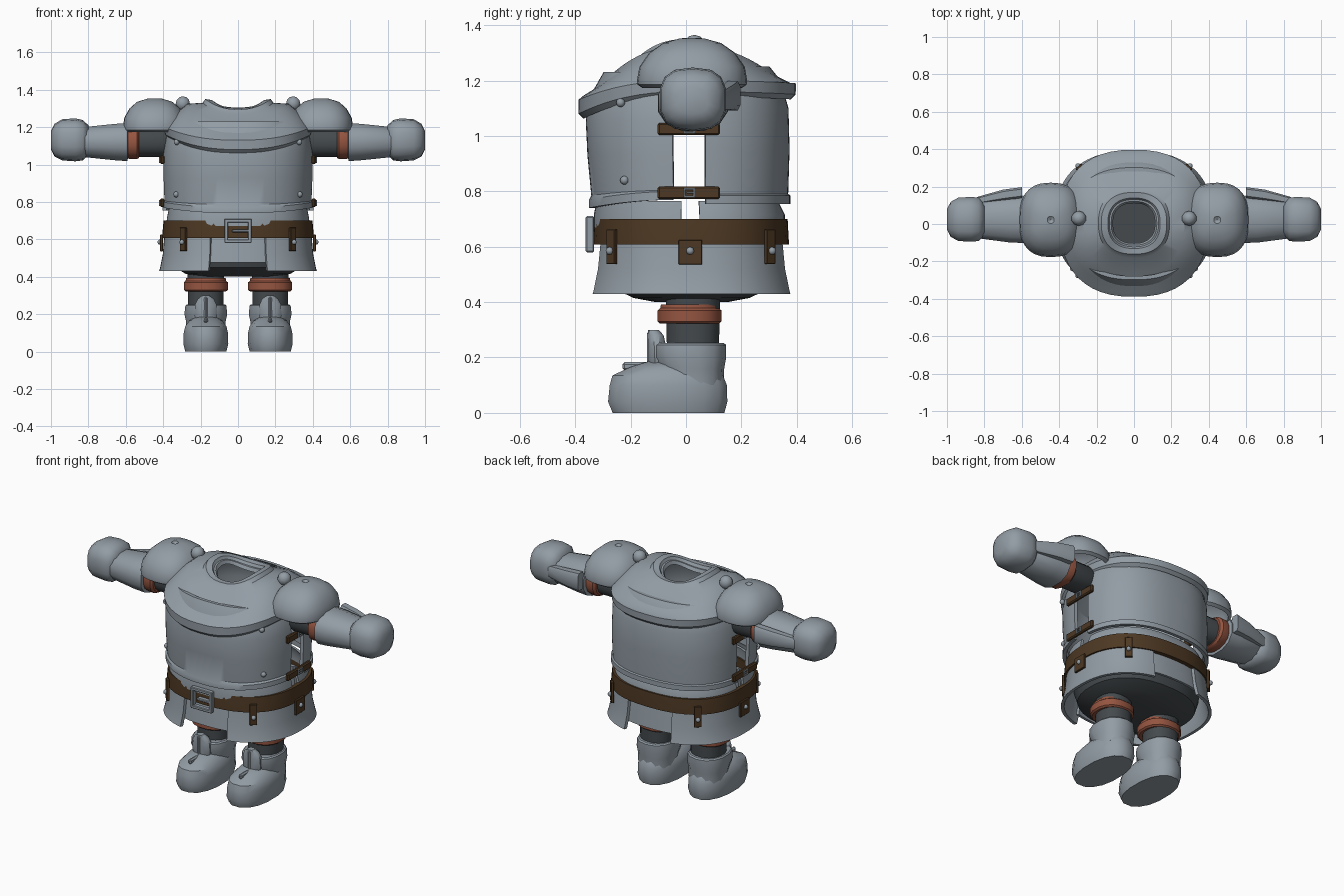
import bpy, bmesh
from math import sin, cos, radians, copysign
from mathutils import Matrix, Vector

cube = bpy.data.objects.get("Cube")
if cube:
    bpy.data.objects.remove(cube, do_unlink=True)


def material(name, rgb):
    m = bpy.data.materials.new(name)
    m.use_nodes = True
    m.diffuse_color = (*rgb, 1)
    m.node_tree.nodes["Principled BSDF"].inputs["Base Color"].default_value = (*rgb, 1)
    return m


STEEL = material("steel grey", (0.29, 0.335, 0.375))
LEATHER = material("brown leather", (0.075, 0.04, 0.017))
CLOTH = material("rust cloth", (0.30, 0.09, 0.052))
DARK = material("dark padding", (0.058, 0.068, 0.074))


def finish(name, bm, mat, mirror=False, angle=35):
    bmesh.ops.recalc_face_normals(bm, faces=bm.faces)
    me = bpy.data.meshes.new(name)
    bm.to_mesh(me)
    bm.free()
    me.materials.append(mat)
    me.polygons.foreach_set("use_smooth", [True] * len(me.polygons))
    me.set_sharp_from_angle(angle=radians(angle))
    ob = bpy.data.objects.new(name, me)
    bpy.context.collection.objects.link(ob)
    if mirror:
        ob.modifiers.new("mirror", "MIRROR").use_mirror_merge = False
    return ob


def oval(a, ra, rb, e):
    """Point on a superellipse at angle a in degrees."""
    c, s = cos(radians(a)), sin(radians(a))
    return (ra * copysign(abs(c) ** (2 / e), c), rb * copysign(abs(s) ** (2 / e), s))


def loft(name, mat, rings, axis="z", e=2.3, n=16, mirror=True, angle=35):
    """Solid through rings (position, radius a, radius b, centre a, centre b)."""
    bm = bmesh.new()
    loops = []
    for p, ra, rb, ca, cb in rings:
        loop = []
        for i in range(n):
            u, v = oval(360 * (i + 0.5) / n, ra, rb, e)
            u, v = u + ca, v + cb
            loop.append(bm.verts.new((p, u, v) if axis == "x" else (u, v, p)))
        loops.append(loop)
    for low, up in zip(loops, loops[1:]):
        for i in range(n):
            j = (i + 1) % n
            bm.faces.new((low[i], low[j], up[j], up[i]))
    bm.faces.new(loops[0])
    bm.faces.new(loops[-1])
    return finish(name, bm, mat, mirror, angle)


def shell(name, mat, profile, start=0, end=360, th=0.02, drop=0.0, e=2.4,
          n=40, centre=(0, 0.012), mirror=False):
    """Thick wall; profile is (z, rx, ry, front lift, back lift), start/end are its arc."""
    full = [(*p, 0, 0)[:5] for p in profile]
    full += [(z - drop, rx - th, ry - th, f, b) for z, rx, ry, f, b in reversed(full)]
    bm = bmesh.new()
    closed = end - start == 360
    cols = []
    for i in range(n if closed else n + 1):
        a = start + (end - start) * i / n
        s = sin(radians(a))
        col = []
        for z, rx, ry, f, b in full:
            x, y = oval(a, rx, ry, e)
            col.append(bm.verts.new((x + centre[0], y + centre[1], z + s * s * (f if s < 0 else b))))
        cols.append(col)
    k, m = len(full), len(profile)
    for c, d in zip(cols, cols[1:] + (cols[:1] if closed else [])):
        for i in range(k):
            j = (i + 1) % k
            bm.faces.new((c[i], c[j], d[j], d[i]))
    if not closed:
        for c in (cols[0], cols[-1]):
            for i in range(m - 1):
                bm.faces.new((c[i], c[i + 1], c[k - 2 - i], c[k - 1 - i]))
    return finish(name, bm, mat, mirror)


def boxes(name, mat, items, mirror=False, bevel=0.006, turn=0):
    """Bevelled boxes given as (centre, size), turned about z."""
    bm = bmesh.new()
    for c, size in items:
        mat4 = Matrix.Translation(c) @ Matrix.Rotation(radians(turn), 4, "Z") @ Matrix.Diagonal((*size, 1))
        bmesh.ops.create_cube(bm, size=1, matrix=mat4)
    bmesh.ops.bevel(bm, geom=bm.edges[:], offset=bevel, segments=1, affect="EDGES")
    return finish(name, bm, mat, mirror, 30)


def studs(name, places, r, mat=STEEL):
    bm = bmesh.new()
    for p in places:
        bmesh.ops.create_uvsphere(bm, u_segments=10, v_segments=6, radius=r, matrix=Matrix.Translation(p))
    return finish(name, bm, mat, True, 60)


def frame(name, c, w, h, bar, depth, side=False):
    """Rectangular buckle with a prong, facing front or sideways."""
    parts = [((0, h / 2), (w, bar)), ((0, -h / 2), (w, bar)), ((-w / 2, 0), (bar, h + bar)),
             ((w / 2, 0), (bar, h + bar)), ((w / 8, 0), (w * 0.75, bar * 0.8))]
    items = []
    for (u, v), (su, sv) in parts:
        if side:
            items.append((Vector(c) + Vector((0, u, v)), (depth, su, sv)))
        else:
            items.append((Vector(c) + Vector((u, 0, v)), (su, depth, sv)))
    return boxes(name, STEEL, items, side, bar * 0.2)


# Chest and back plates with a raised lower rim, open at the sides
shell("breastplate", STEEL, [(0.77, 0.405, 0.362, -0.03), (0.80, 0.405, 0.362, -0.03),
      (0.805, 0.395, 0.354, -0.02), (0.93, 0.40, 0.368), (1.06, 0.40, 0.374),
      (1.15, 0.385, 0.355), (1.23, 0.35, 0.31)], -173.5, -6.5)
shell("backplate", STEEL, [(0.755, 0.405, 0.365), (0.785, 0.405, 0.365), (0.79, 0.395, 0.357),
      (0.95, 0.40, 0.362), (1.1, 0.395, 0.358), (1.2, 0.37, 0.33), (1.25, 0.34, 0.29)], 6.5, 173.5)
studs("breastplate_rivets", [(0.328, -0.236, 1.12), (0.33, -0.222, 0.84)], 0.016)

# Saddle-shaped shoulder mantle with an upright neck rim
shell("mantle", STEEL, [(1.325, 0.13, 0.125, -0.05, -0.045), (1.345, 0.14, 0.135, -0.05, -0.045),
      (1.35, 0.175, 0.165, -0.055, -0.045), (1.33, 0.19, 0.185, -0.06, -0.045),
      (1.325, 0.27, 0.27, -0.10, -0.075), (1.26, 0.35, 0.335, -0.09, -0.05),
      (1.215, 0.385, 0.375, -0.07, -0.025), (1.20, 0.395, 0.393, -0.07, -0.01),
      (1.16, 0.39, 0.392, -0.08, -0.01)], th=0.018, drop=0.018, n=48, centre=(0, 0.004))
studs("mantle_studs", [(0.295, 0.03, 1.325)], 0.04)

# Side straps and their small buckles
for z in (0.795, 1.025):
    boxes("side_strap", LEATHER, [((0.405, 0.01, z), (0.022, 0.225, 0.045))], True)
    frame("strap_buckle", (0.416, 0.012, z), 0.035, 0.026, 0.007, 0.012, True)

# Waist plates, belt and skirt
shell("front_waist_plate", STEEL, [(0.67, 0.385, 0.345), (0.715, 0.38, 0.345), (0.765, 0.37, 0.335)],
      -177, -3, 0.015)
shell("back_waist_plate", STEEL, [(0.67, 0.385, 0.345), (0.715, 0.38, 0.345), (0.765, 0.36, 0.32)],
      4, 176, 0.015)
shell("belt", LEATHER, [(0.608, 0.405, 0.353), (0.625, 0.405, 0.353), (0.70, 0.398, 0.349)],
      th=0.025, n=48, centre=(0, 0.018))
shell("side_skirt", STEEL, [(0.43, 0.422, 0.372), (0.445, 0.417, 0.368), (0.52, 0.402, 0.352),
      (0.64, 0.392, 0.34)], -72, 72, 0.018, centre=(0, 0.02), mirror=True)
for name, a in (("front_skirt_panel", -90), ("back_skirt_panel", 90)):
    shell(name, STEEL, [(0.475, 0.385, 0.343), (0.64, 0.375, 0.322)], a - 22, a + 22, 0.015,
          n=10, centre=(0, 0.02))

# Belt buckle, hanging tabs and rivets
frame("belt_buckle", (0, -0.347, 0.645), 0.125, 0.11, 0.02, 0.03)
boxes("side_tab", LEATHER, [((0.409, 0.016, 0.58), (0.014, 0.085, 0.09))], True, 0.002)
for name, y, t in (("front_tab", -0.268, -44), ("rear_tab", 0.303, 44)):
    boxes(name, LEATHER, [((0.292, y, 0.60), (0.016, 0.042, 0.125))], True, 0.002, t)
studs("tab_rivets", [(0.417, 0.015, 0.585), (0.300, -0.276, 0.585), (0.300, 0.311, 0.585)], 0.014)

# Hips
loft("hips", DARK, [(0.40, 0.19, 0.13, 0, 0.02), (0.415, 0.28, 0.21, 0, 0.02), (0.45, 0.34, 0.285, 0, 0.02),
     (0.52, 0.36, 0.305, 0, 0.02)], n=32, mirror=False)

# Shoulder caps
shell("shoulder_cap", STEEL, [(1.185, 0.168, 0.197), (1.20, 0.17, 0.199), (1.25, 0.163, 0.19),
      (1.30, 0.135, 0.155), (1.335, 0.095, 0.105), (1.352, 0.04, 0.045), (1.354, 0.0185, 0.0185)],
      th=0.018, drop=0.012, e=2.5, n=28, centre=(0.445, 0.022), mirror=True)

# Arms and gloves
Y, Z = 0.025, 1.12
loft("upper_arm", DARK, [(0.36, 0.07, 0.07, Y, Z), (0.40, 0.085, 0.08, Y, Z), (0.60, 0.085, 0.08, Y, Z)], "x")
loft("arm_cuff", CLOTH, [(0.528, 0.10, 0.085, Y, Z), (0.54, 0.115, 0.093, Y, Z), (0.57, 0.115, 0.093, Y, Z),
     (0.60, 0.105, 0.088, Y, Z)], "x")
loft("gauntlet_sleeve", STEEL, [(0.588, 0.11, 0.085, Y, Z), (0.592, 0.13, 0.105, Y, Z), (0.66, 0.128, 0.10, Y, Z),
     (0.83, 0.105, 0.082, Y, Z), (0.85, 0.09, 0.07, Y, Z)], "x", n=12)
loft("sleeve_plate", STEEL, [(0.60, 0.03, 0.055, 0.168, 1.145), (0.70, 0.03, 0.048, 0.155, 1.14),
     (0.84, 0.02, 0.035, 0.125, 1.13)], "x", 4, 8)
loft("gauntlet_hand", STEEL, [(0.80, 0.085, 0.08, Y, 1.13), (0.83, 0.118, 0.108, Y, 1.13),
     (0.87, 0.122, 0.115, Y, 1.132), (0.94, 0.118, 0.11, Y, 1.132), (0.98, 0.095, 0.088, Y, 1.13),
     (1.0, 0.055, 0.05, Y, 1.13)], "x", 2.7, 14, angle=50)

# Legs and boots
X = 0.172
loft("leg", DARK, [(0.20, 0.095, 0.095, X, 0.025), (0.45, 0.1, 0.1, X, 0.025)])
loft("leg_cuff", CLOTH, [(0.322, 0.11, 0.108, X, 0.013), (0.33, 0.12, 0.117, X, 0.013),
     (0.37, 0.12, 0.117, X, 0.013), (0.378, 0.11, 0.108, X, 0.013), (0.392, 0.108, 0.105, X, 0.013)])
loft("boot_shaft", STEEL, [(0.10, 0.105, 0.11, X, 0.025), (0.16, 0.108, 0.118, X, 0.02),
     (0.20, 0.117, 0.133, X, 0.012), (0.245, 0.112, 0.133, X, 0.012), (0.252, 0.105, 0.125, X, 0.012)], n=14)
loft("boot_foot", STEEL, [(0, 0.112, 0.205, X, -0.063), (0.04, 0.122, 0.219, X, -0.066),
     (0.10, 0.12, 0.215, X, -0.064), (0.135, 0.112, 0.203, X, -0.066), (0.165, 0.09, 0.16, X, -0.045),
     (0.185, 0.06, 0.11, X, -0.03)], n=16)
loft("shin_guard", STEEL, [(0.15, 0.04, 0.03, X, -0.10), (0.19, 0.062, 0.034, X, -0.102),
     (0.25, 0.06, 0.032, X, -0.105), (0.28, 0.045, 0.028, X, -0.108), (0.30, 0.02, 0.02, X, -0.118)], n=12)
boxes("shin_ridge", STEEL, [((X, -0.13, 0.235), (0.022, 0.022, 0.12))], True, 0.008)
boxes("toe_ridge", STEEL, [((X, -0.16, 0.168), (0.022, 0.14, 0.03))], True, 0.008)
